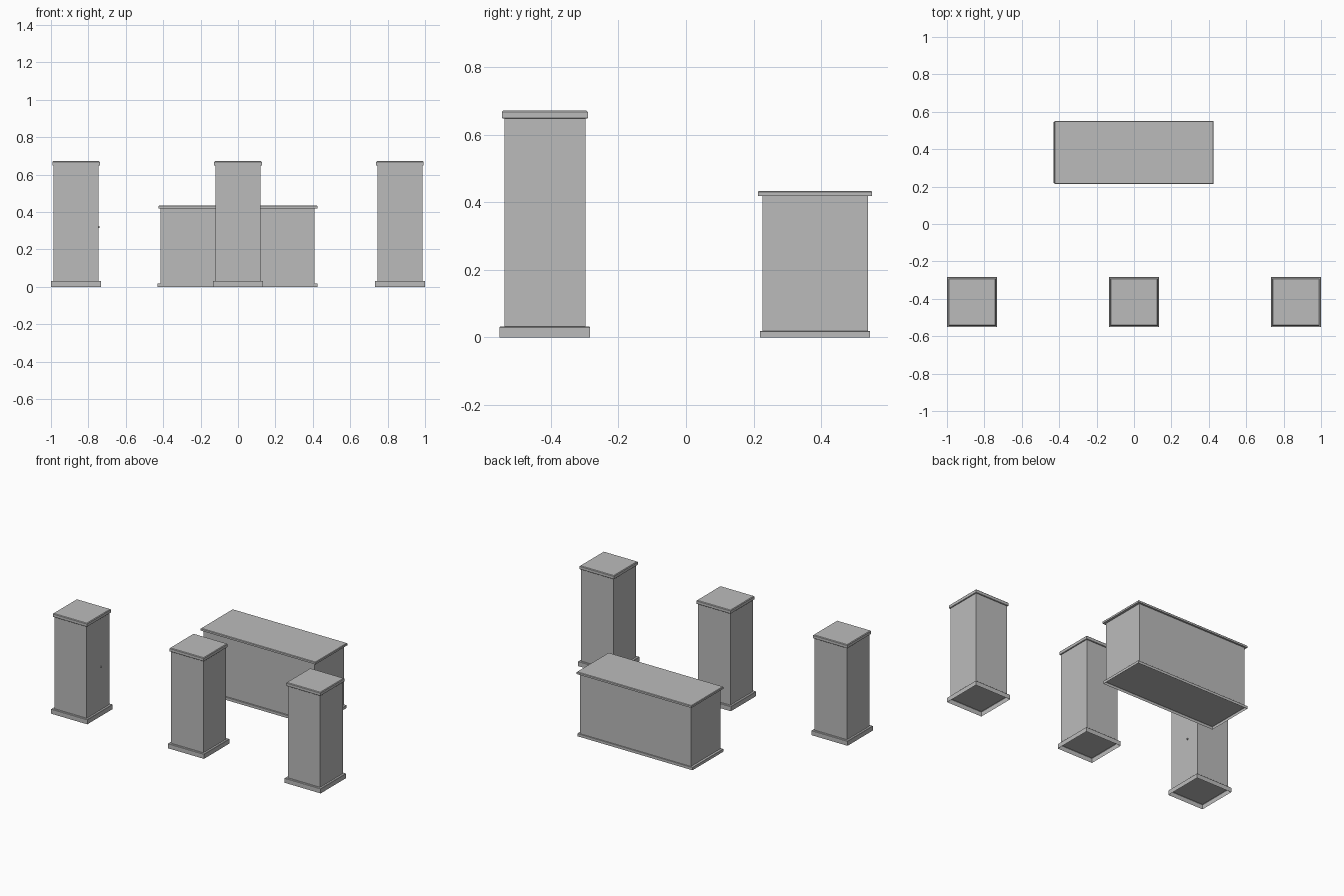
import bpy, bmesh, math
from mathutils import Matrix

cube = bpy.data.objects.get("Cube")
if cube:
    bpy.data.objects.remove(cube, do_unlink=True)

grey = bpy.data.materials.new("plain grey")
grey.use_nodes = True
GREY = (0.5, 0.5, 0.5, 1)
grey.diffuse_color = GREY
grey.node_tree.nodes["Principled BSDF"].inputs["Base Color"].default_value = GREY


def finish(name, bm, location):
    mesh = bpy.data.meshes.new(name)
    bm.to_mesh(mesh)
    bm.free()
    mesh.materials.append(grey)
    obj = bpy.data.objects.new(name, mesh)
    obj.location = location
    bpy.context.collection.objects.link(obj)
    return obj


def stack(name, centre, half_x, half_y, rings, bottom=True):
    """Loft rectangles; each ring is (inset from the half sizes, height)."""
    bm = bmesh.new()
    loops = []
    for inset, z in rings:
        hx, hy = half_x - inset, half_y - inset
        loops.append([bm.verts.new((sx * hx, sy * hy, z))
                      for sx, sy in ((-1, -1), (1, -1), (1, 1), (-1, 1))])
    for low, high in zip(loops, loops[1:]):
        for i in range(4):
            j = (i + 1) % 4
            bm.faces.new((low[i], low[j], high[j], high[i]))
    bm.faces.new(loops[-1])
    if bottom:
        bm.faces.new(loops[0][::-1])
    return finish(name, bm, (*centre, 0))


# Three display pillars: hollow plinth, shaft and chamfered cap
PILLAR_Y = -0.418
for side, x in (("right", -0.866), ("middle", 0), ("left", 0.866)):
    at = (x, PILLAR_Y)
    stack(side + "_pillar_plinth", at, 0.134, 0.134,
          [(0, 0), (0, 0.03), (0.002, 0.032)], bottom=False)
    stack(side + "_pillar_shaft", at, 0.12, 0.12, [(0, 0.032), (0, 0.65)])
    stack(side + "_pillar_cap", at, 0.127, 0.127,
          [(0.002, 0.648), (0, 0.65), (0, 0.668), (0.004, 0.672)])

# Long counter with a thin base and top
stack("counter_base", (-0.003, 0.382), 0.427, 0.163,
      [(0, 0), (0, 0.018), (0.001, 0.019)], bottom=False)
stack("counter_body", (-0.002, 0.383), 0.412, 0.156, [(0, 0.019), (0, 0.42)])
stack("counter_top", (0, 0.382), 0.426, 0.169,
      [(0, 0.419), (0, 0.431), (0.003, 0.434)])

# Small round knob on the inner side of one pillar
bm = bmesh.new()
bmesh.ops.create_cone(bm, cap_ends=True, segments=12, radius1=0.006,
                      radius2=0.005, depth=0.008,
                      matrix=Matrix.Rotation(math.radians(90), 4, "Y"))
finish("pillar_knob", bm, (-0.744, -0.388, 0.32))
